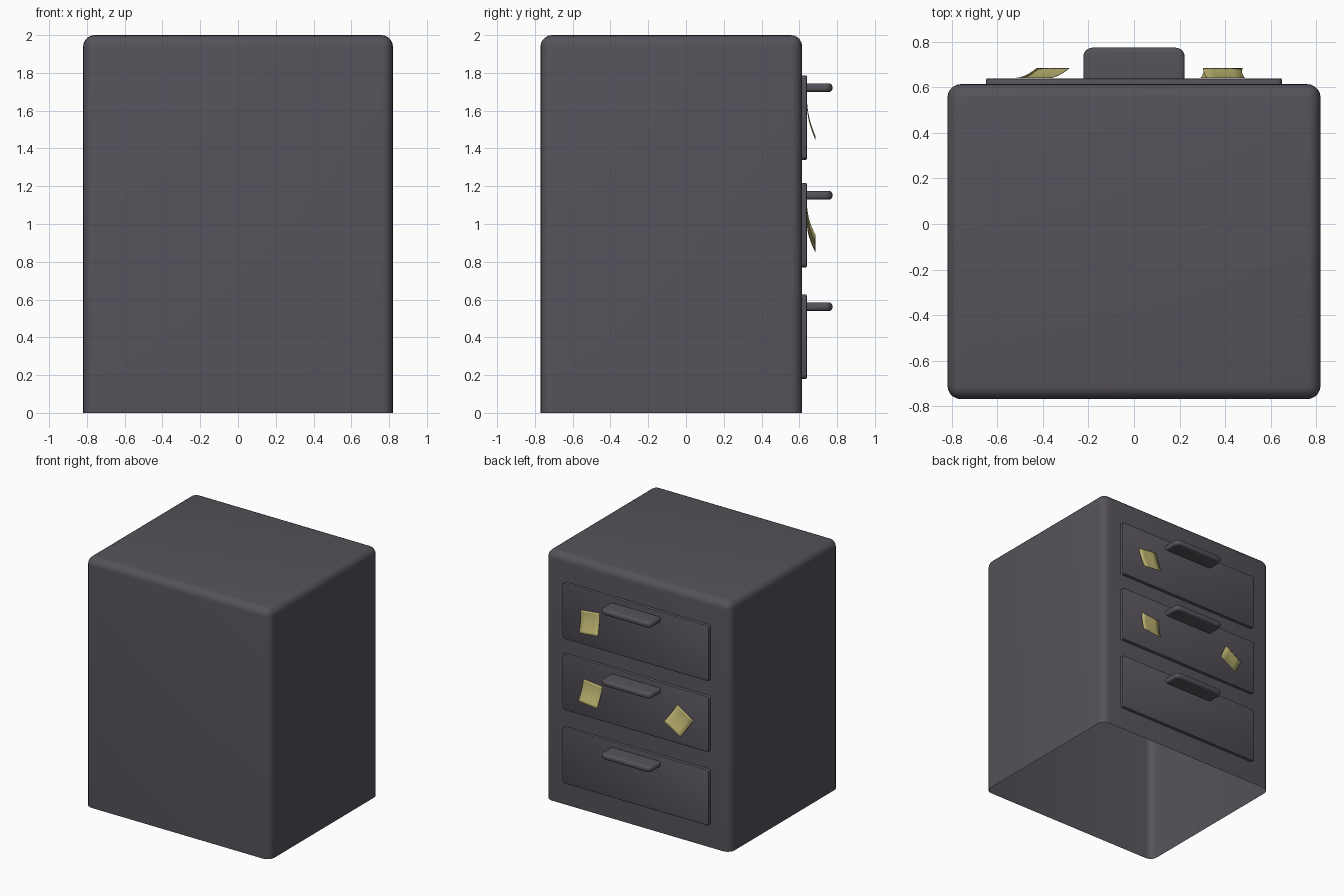
import bpy, bmesh, math
from mathutils import Matrix, Vector

if "Cube" in bpy.data.objects:
    bpy.data.objects.remove(bpy.data.objects["Cube"])


def material(name, rgb):
    m = bpy.data.materials.new(name)
    m.diffuse_color = (*rgb, 1)
    m.use_nodes = True
    m.node_tree.nodes["Principled BSDF"].inputs["Base Color"].default_value = m.diffuse_color
    return m


metal = material("dark_grey_metal", (0.093, 0.084, 0.102))
paper = material("yellow_paper", (0.52, 0.46, 0.17))


def finish(bm, name, mat):
    me = bpy.data.meshes.new(name)
    bmesh.ops.recalc_face_normals(bm, faces=bm.faces)
    bm.to_mesh(me)
    bm.free()
    me.materials.append(mat)
    ob = bpy.data.objects.new(name, me)
    bpy.context.collection.objects.link(ob)
    bpy.ops.object.select_all(action='DESELECT')
    ob.select_set(True)
    bpy.context.view_layer.objects.active = ob
    bpy.ops.object.shade_smooth_by_angle(angle=math.radians(40))
    return ob


def box(lo, hi):
    lo, hi = Vector(lo), Vector(hi)
    bm = bmesh.new()
    bmesh.ops.create_cube(bm, size=1)
    bmesh.ops.scale(bm, vec=hi - lo, verts=bm.verts)
    bmesh.ops.translate(bm, vec=(lo + hi) / 2, verts=bm.verts)
    return bm


def bevel(bm, edges, r, seg):
    bmesh.ops.bevel(bm, geom=edges, offset=r, segments=seg, profile=0.5,
                    affect='EDGES', clamp_overlap=True)


# cabinet shell: rounded box, open underneath
bm = box((-0.82, -0.77, 0), (0.82, 0.615, 2))
bm.normal_update()
bmesh.ops.delete(bm, geom=[f for f in bm.faces if f.normal.z < -0.9], context='FACES')
bevel(bm, [e for e in bm.edges if not e.is_boundary], 0.06, 5)
finish(bm, "cabinet_shell", metal)

for i, z in enumerate((0.18, 0.77, 1.34)):
    # drawer front: thin plate with softened corners
    bm = box((-0.65, 0.605, z), (0.65, 0.64, z + 0.447))
    bevel(bm, [e for e in bm.edges
               if abs(e.verts[0].co.y - e.verts[1].co.y) > 0.01], 0.02, 3)
    bm.normal_update()
    bevel(bm, [e for e in bm.edges if all(v.co.y > 0.63 for v in e.verts)
               and e.calc_face_angle(0) > 1], 0.006, 2)
    finish(bm, f"drawer_front_{i + 1}", metal)

    # handle: flat rounded ledge
    h = z + 0.382
    bm = box((-0.223, 0.632, h - 0.023), (0.223, 0.775, h + 0.023))
    bevel(bm, [e for e in bm.edges if all(v.co.y > 0.7 for v in e.verts)
               and abs(e.verts[0].co.z - e.verts[1].co.z) > 0.01], 0.04, 5)
    bm.normal_update()
    bevel(bm, [e for e in bm.edges if e.calc_face_angle(0) > 1
               and not all(v.co.y < 0.64 for v in e.verts)], 0.018, 4)
    finish(bm, f"handle_{i + 1}", metal)


# sticky notes: square sheets curling away from the drawer at the bottom
def note(name, x, z, degrees, size=0.168):
    bm = bmesh.new()
    bmesh.ops.create_grid(bm, x_segments=4, y_segments=10, size=size / 2)
    for v in bm.verts:
        t = 0.5 - v.co.y / size
        v.co = Vector((v.co.x, 0.642 + 0.043 * t ** 1.7, v.co.y))
    rot = Matrix.Rotation(math.radians(degrees), 4, 'Y')
    bm.transform(Matrix.Translation((x, 0, z)) @ rot)
    ob = finish(bm, name, paper)
    mod = ob.modifiers.new("thickness", 'SOLIDIFY')
    mod.thickness = 0.002
    mod.offset = 0


note("note_top", 0.395, 1.54, 6)
note("note_middle_a", 0.385, 0.975, -6)
note("note_middle_b", -0.4, 0.967, -32)
